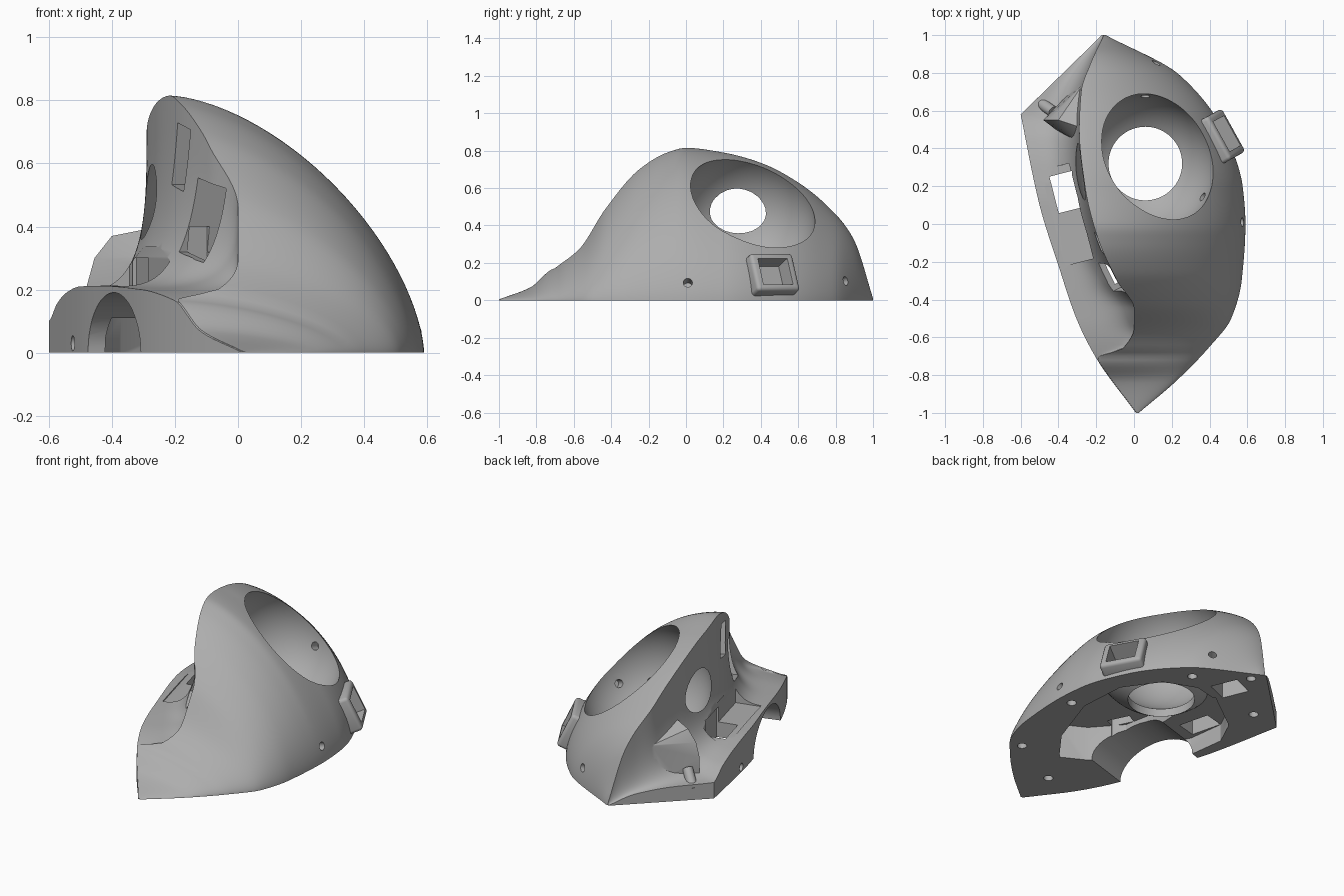
import bpy, bmesh, math
from mathutils import Vector, Matrix, Euler

cube = bpy.data.objects.get("Cube")
if cube:
    bpy.data.objects.remove(cube)

grey = bpy.data.materials.new("plain_grey")
grey.use_nodes = True
grey.diffuse_color = (0.42, 0.42, 0.42, 1)
grey.node_tree.nodes["Principled BSDF"].inputs["Base Color"].default_value = (0.42, 0.42, 0.42, 1)


def make(name, bm):
    bmesh.ops.recalc_face_normals(bm, faces=bm.faces)
    mesh = bpy.data.meshes.new(name)
    bm.to_mesh(mesh)
    bm.free()
    ob = bpy.data.objects.new(name, mesh)
    bpy.context.collection.objects.link(ob)
    mesh.materials.append(grey)
    return ob


def activate(ob):
    bpy.ops.object.select_all(action='DESELECT')
    ob.select_set(True)
    bpy.context.view_layer.objects.active = ob


def boolean(ob, other, op='DIFFERENCE', keep=False):
    activate(ob)
    mod = ob.modifiers.new("cut", 'BOOLEAN')
    mod.object, mod.operation, mod.solver = other, op, 'EXACT'
    bpy.ops.object.modifier_apply(modifier=mod.name)
    if not keep:
        bpy.data.objects.remove(other)


def box(name, loc, size, rot=(0, 0, 0)):
    bm = bmesh.new()
    m = Matrix.LocRotScale(Vector(loc), Euler(rot), Vector(size))
    bmesh.ops.create_cube(bm, size=1, matrix=m)
    return make(name, bm)


def rod(name, loc, radius, length, axis=(0, 0, 1), segs=32, squash=1):
    bm = bmesh.new()
    turn = Vector(axis).to_track_quat('Z', 'Y')
    bmesh.ops.create_cone(bm, cap_ends=True, segments=segs, radius1=radius, radius2=radius,
                          depth=length, matrix=Matrix.LocRotScale(Vector(loc), turn, None))
    bmesh.ops.scale(bm, vec=(1, 1, squash), verts=bm.verts)
    return make(name, bm)


def ball(name, loc, radius):
    bm = bmesh.new()
    bmesh.ops.create_uvsphere(bm, u_segments=64, v_segments=40, radius=radius,
                              matrix=Matrix.Translation(loc))
    return make(name, bm)


def slab(name, plan, top):
    """Upright prism from below the base up to the given height."""
    bm = bmesh.new()
    face = bm.faces.new([bm.verts.new((x, y, -.1)) for x, y in plan])
    ext = bmesh.ops.extrude_face_region(bm, geom=[face])
    bmesh.ops.translate(bm, vec=(0, 0, top + .1),
                        verts=[v for v in ext["geom"] if isinstance(v, bmesh.types.BMVert)])
    return make(name, bm)


def curve(points):
    """Smooth function through (y, value) points without overshoot."""
    def slope(i):
        if i in (0, len(points) - 1):
            a, b = (points[0], points[1]) if i == 0 else (points[-2], points[-1])
            return (b[1] - a[1]) / (b[0] - a[0])
        (a, u), (b, v), (c, w) = points[i - 1:i + 2]
        p, q = (v - u) / (b - a), (w - v) / (c - b)
        return 2 * p * q / (p + q) if p * q > 0 else 0

    def f(y):
        i = max(k for k in range(len(points) - 1) if points[k][0] <= y or k == 0)
        (a, u), (b, v) = points[i], points[i + 1]
        h = b - a
        t = (y - a) / h
        return (u * (1 + 2 * t) * (1 - t) ** 2 + v * t * t * (3 - 2 * t)
                + h * slope(i) * t * (1 - t) ** 2 + h * slope(i + 1) * t * t * (t - 1))
    return f


# Outlines of the shell along its length
right_x = curve([(-1, .025), (-.83, .225), (-.65, .4), (-.5, .515), (-.3, .57), (0, .59),
                 (.2, .575), (.5, .47), (.79, .24), (1, -.15)])
ridge_x = curve([(-1, .01), (-.71, -.2), (-.66, -.06), (-.55, 0), (-.45, 0), (-.3, -.09),
                 (-.05, -.2), (.2, -.26), (.5, -.29), (.7, -.28), (.85, -.23), (1, -.16)])
apex_x = curve([(-1, .01), (-.71, -.2), (-.05, -.205), (.2, -.26), (.5, -.29), (.7, -.28),
                (.85, -.23), (1, -.16)])
ridge_z = curve([(-1, .005), (-.83, .07), (-.69, .18), (-.57, .275), (-.43, .49), (-.25, .7),
                 (-.1, .79), (0, .815), (.2, .79), (.4, .735), (.6, .63), (.8, .46),
                 (.9, .32), (1, .01)])
front_left_x = curve([(-1, .01), (-.71, -.2), (-.5, -.305), (-.22, -.4), (.1, -.5), (.58, -.6)])
shelf_z = curve([(-1, .002), (-.83, .067), (-.71, .165), (-.5, .2), (-.1, .212), (.1, .21),
                 (.3, .19), (.45, .155), (.58, .1), (.75, .09), (.9, .06), (1, .004)])


def left_x(y):
    return front_left_x(y) if y < .58 else -.6 + (y - .58) * .43 / .42


def section(y):
    xr, xl, zl = right_x(y), left_x(y), shelf_z(y)
    xc, zr = max(ridge_x(y), xl + .004), max(ridge_z(y), zl + .003)
    xa = min(apex_x(y), xc)
    cut = (xc - xa) / (xr - xa)
    za = zr / (1 - cut ** 1.6) ** .625
    end = math.acos(cut ** .8)
    pts = [Vector((xl, y, 0)), Vector((xr, y, 0))]
    for i in range(1, 33):      # rounded flank
        a = end * i / 32
        pts.append(Vector((xa + (xr - xa) * max(math.cos(a), 0) ** 1.25, y, za * math.sin(a) ** 1.25)))
    for i in range(1, 25):      # cliff and hollow fillet down to the shelf
        a = math.pi / 2 * i / 24
        pts.append(Vector((xl + (xc - xl) * max(math.cos(a), 0) ** .64, y, zr - (zr - zl) * math.sin(a) ** .64)))
    return pts


# Shell body
bm = bmesh.new()
rings = [[bm.verts.new(p) for p in section(-1 + 2 * k / 100)] for k in range(101)]
n = len(rings[0])
for a, b in zip(rings, rings[1:]):
    for i in range(n):
        bm.faces.new((a[i], a[(i + 1) % n], b[(i + 1) % n], b[i]))
bm.faces.new(rings[0])
bm.faces.new(rings[-1][::-1])
shell = make("shell_body", bm)

# Raised wedge behind the cliff
bm = bmesh.new()
for p in [(-.48, .55, .05), (-.28, .76, .05), (-.24, .37, .05), (-.48, .55, .21), (-.455, .55, .3),
          (-.4, .55, .37), (-.25, .5, .4), (-.25, .4, .3), (-.27, .74, .3)]:
    bm.verts.new(p)
bmesh.ops.convex_hull(bm, input=bm.verts)
boolean(shell, make("wedge", bm), 'UNION')

# Underside cavities, leaving the wall of the round socket
centre = (.06, .315, .43)
low = [(-.42, .02), (-.45, .25), (-.37, .42), (-.1, .62), (.1, .4), (-.1, -.25), (-.3, -.2)]
high = [(-.18, -.1), (-.16, .5), (-.12, .6), (.05, .64), (.25, .56), (.4, .35), (.42, .05),
        (.3, -.3), (.15, -.5), (0, -.42), (-.15, -.25)]
for plan, top in ((low, .11), (high, .22)):
    cavity = slab("cavity", plan, top)
    boolean(cavity, ball("socket_wall", centre, .42))
    boolean(shell, cavity)
boolean(shell, box("back_pocket", (-.1, .75, .05), (.15, .17, .22), (0, 0, .4)))

# Round socket with an open bottom
boolean(shell, ball("socket", centre, .375))
boolean(shell, rod("socket_hole", (.06, .32, .1), .195, .5, segs=64))

# Arched channel through the left wall
boolean(shell, rod("arch", (-.26, -.2, 0), .265, .6, (.95, .29, 0), 64, .72))

# Slot in the shelf: shallow recess and a through opening
boolean(shell, box("slot", (-.355, .05, .27), (.155, .52, .13), (0, 0, .25)))
boolean(shell, box("slot_opening", (-.36, .17, .1), (.13, .2, .4), (0, 0, .25)))

# Pockets in the cliff
boolean(shell, box("upper_pocket", (-.16, -.1, .62), (.16, .11, .2), (.2, 0, .45)))
boolean(shell, box("lower_pocket", (-.07, -.27, .42), (.16, .17, .24), (.2, 0, .45)))
boolean(shell, box("pocket_opening", (-.1, -.24, .2), (.07, .14, .4), (0, 0, .45)))

# Screw holes in the base, the flanks and the socket
for x, y in [(.5, .03), (.4, -.54), (.04, -.73), (.16, .72), (-.4, .61), (-.12, .92)]:
    boolean(shell, rod("base_hole", (x, y, 0), .028, .12, segs=20))
for loc, axis in [((.56, .01, .09), (1, 0, .3)), ((.13, .87, .11), (.6, .8, .3)),
                  ((-.53, .2, .03), (1, .25, 0)), ((.06, .67, .33), (0, 1, -.3)),
                  ((.35, .15, .3), (.8, -.4, -.4)), ((.22, .03, .3), (.4, -.7, -.4))]:
    boolean(shell, rod("side_hole", loc, .024, .14, axis, 20))

# Connector frame on the right flank
turn = Euler((0, math.radians(-25), math.radians(29)))
place = Vector((.44, .45, .127))
out = turn.to_matrix() @ Vector((1, 0, 0))
frame = box("connector_frame", place, (.13, .26, .22), turn)
activate(frame)
bevel = frame.modifiers.new("round", 'BEVEL')
bevel.width, bevel.segments = .02, 3
bpy.ops.object.modifier_apply(modifier=bevel.name)
recess = box("recess", place + out * .06, (.2, .18, .155), turn)
boolean(shell, recess, keep=True)
boolean(frame, recess)

# Small peg at the back of the shelf
peg = rod("back_peg", (-.465, .62, .1), .03, .13, (.5, -.35, .6), 24)

for ob in (shell, frame, peg):
    activate(ob)
    bpy.ops.object.shade_smooth_by_angle(angle=math.radians(30))
